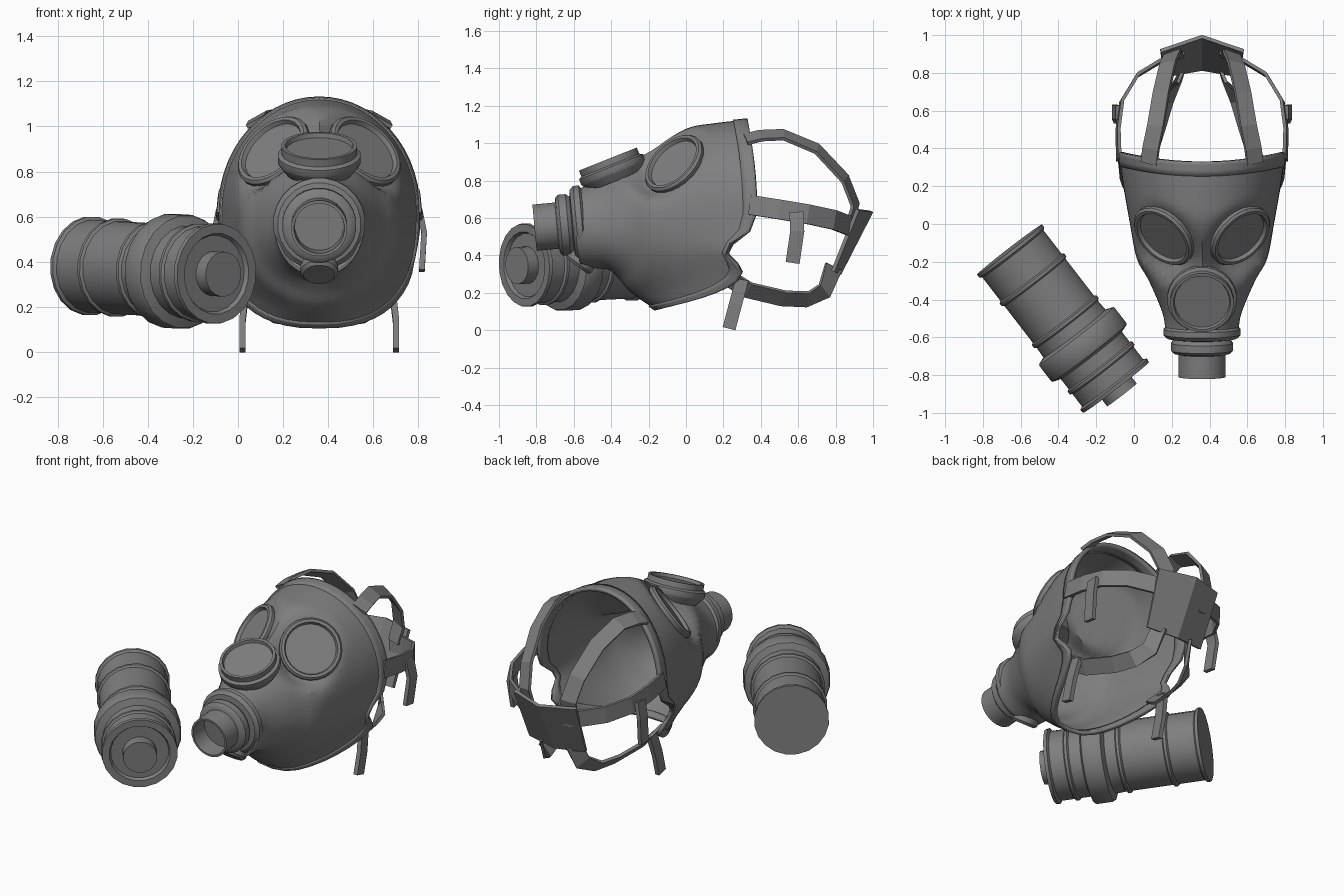
import bpy, bmesh, math
from mathutils import Vector

cube = bpy.data.objects.get("Cube")
if cube:
    bpy.data.objects.remove(cube, do_unlink=True)

MID = 0.36                      # symmetry plane of the mask
HEAD = Vector((MID, 0.5, 0.6))  # middle of the head space

grey = bpy.data.materials.new("rubber grey")
grey.use_nodes = True
grey.diffuse_color = (0.21, 0.21, 0.21, 1)
bsdf = next(n for n in grey.node_tree.nodes if n.type == 'BSDF_PRINCIPLED')
bsdf.inputs["Base Color"].default_value = grey.diffuse_color
bsdf.inputs["Roughness"].default_value = 0.7


def make(name, verts, faces, smooth=True, thickness=0.0):
    bm = bmesh.new()
    vs = [bm.verts.new(v) for v in verts]
    for f in faces:
        bm.faces.new([vs[i] for i in f])
    bmesh.ops.remove_doubles(bm, verts=bm.verts, dist=1e-5)
    bmesh.ops.recalc_face_normals(bm, faces=bm.faces)
    mesh = bpy.data.meshes.new(name)
    bm.to_mesh(mesh)
    bm.free()
    obj = bpy.data.objects.new(name, mesh)
    bpy.context.collection.objects.link(obj)
    mesh.materials.append(grey)
    if smooth:
        bpy.ops.object.select_all(action='DESELECT')
        obj.select_set(True)
        bpy.context.view_layer.objects.active = obj
        bpy.ops.object.shade_smooth_by_angle(angle=math.radians(35))
    if thickness:
        mod = obj.modifiers.new("thickness", 'SOLIDIFY')
        mod.thickness = thickness
        mod.offset = 0
    return obj


def grid_faces(rows, cols, closed=True):
    return [(i * cols + j, i * cols + (j + 1) % cols,
             (i + 1) * cols + (j + 1) % cols, (i + 1) * cols + j)
            for i in range(rows - 1) for j in range(cols if closed else cols - 1)]


def lathe(name, origin, axis, profile, seg=24):
    """Spin (radius, distance along axis) points about an axis."""
    quat = Vector(axis).to_track_quat('Z', 'Y')
    verts = []
    for r, s in profile:
        for j in range(seg):
            a = math.tau * (j + 0.5) / seg
            r_ = max(r, 0.001)
            verts.append(Vector(origin) + quat @ Vector((r_ * math.cos(a), r_ * math.sin(a), s)))
    faces = grid_faces(len(profile), seg)
    faces += [tuple(range(seg)), tuple(range(len(verts) - seg, len(verts)))]
    return make(name, verts, faces)


def ribbon(name, pts, width, thick=0.018, normal=None):
    """Flat strap through points, facing away from the head."""
    pts = [Vector(p) for p in pts]
    verts = []
    for i, p in enumerate(pts):
        tangent = (pts[min(i + 1, len(pts) - 1)] - pts[max(i - 1, 0)]).normalized()
        out = Vector(normal) if normal else p - HEAD
        out = (out - tangent * out.dot(tangent)).normalized()
        side = tangent.cross(out) * width / 2
        out *= thick / 2
        verts += [p + side + out, p - side + out, p - side - out, p + side - out]
    faces = grid_faces(len(pts), 4) + [(0, 1, 2, 3), tuple(range(len(verts) - 4, len(verts)))]
    return make(name, verts, faces, smooth=False)


# Mask stations, mouth to rim: top y, top z, half width, side y, side z, bottom y, bottom z
STATIONS = [
    (-.60, .74, .19, -.59, .55, -.56, .34),
    (-.45, .80, .20, -.48, .54, -.42, .33),
    (-.30, .89, .275, -.30, .55, -.36, .285),
    (-.18, .96, .34, -.18, .58, -.31, .225),
    (0, 1.07, .375, 0, .60, -.27, .19),
    (.15, 1.10, .41, .2, .62, -.235, .165),
    (.33, 1.12, .435, .38, .63, -.16, .115),
]
EYE_C = Vector((0.20, -0.06, 0.887))       # offset from the symmetry plane
EYE_N = Vector((0.56, -0.58, 0.59)).normalized()


def station(t):
    x = t * (len(STATIONS) - 1)
    i = min(int(x), len(STATIONS) - 2)
    f = x - i
    last = len(STATIONS) - 1
    a, b, c, d = (STATIONS[min(max(k, 0), last)] for k in (i - 1, i, i + 1, i + 2))
    return [q + .5 * f * (r - p + f * (2 * p - 5 * q + 4 * r - s + f * (3 * (q - r) + s - p)))
            for p, q, r, s in zip(a, b, c, d)]


def mask_ring(t, seg=56):
    ty, tz, w, sy, sz, by, bz = station(t)
    ring = []
    for j in range(seg):
        a = math.tau * j / seg
        up = math.cos(a) >= 0
        e = 1 if up else 2 / (2 + .7 * t * t)
        u = math.copysign(abs(math.sin(a)) ** e, math.sin(a)) * w
        c = abs(math.cos(a)) ** e
        if up:
            y, z = sy + (ty - sy) * c * c, sz + (tz - sz) * c
        else:
            # cheek notch between the side and chin straps
            notch = .16 * t ** 5 * math.exp(-((c - .4) / .17) ** 2)
            y, z = sy + (by - sy) * c ** (2 + 3 * t) - notch, sz + (bz - sz) * c
        p = Vector((abs(u), y, z))
        # flat seats behind the eyepieces
        d = p - EYE_C
        h = d.dot(EYE_N)
        radial = (d - EYE_N * h).length
        if h > -.015:
            p -= EYE_N * (h + .015) * min(1, max(0, (.27 - radial) / .08))
        ring.append(Vector((MID + math.copysign(p.x, u), p.y, p.z)))
    return ring


def mask_part(name, t0, t1, steps, thickness):
    rings = [mask_ring(t0 + (t1 - t0) * i / steps) for i in range(steps + 1)]
    verts = [p for ring in rings for p in ring]
    return make(name, verts, grid_faces(len(rings), len(rings[0])), thickness=thickness)


mask_part("mask_shell", 0, 1, 28, 0.012)
mask_part("face_seal", .92, 1, 3, 0.026)

# Mouthpiece with open nozzle
lathe("mouthpiece", (MID, -.81, .548), (0, .985, .09),
      [(0, .11), (.108, .11), (.112, 0), (.125, 0), (.125, .12), (.15, .125), (.165, .14),
       (.165, .18), (.15, .2), (.185, .205), (.205, .225), (.205, .255), (.185, .27),
       (.185, .3), (0, .3)])
lathe("exhale_valve", (MID, -.56, .375), (0, -.6, -.8),
      [(0, -.05), (.085, -.05), (.085, .025), (.07, .04), (0, .04)], 16)

# Round cap above the nose
lathe("nose_cap", (MID, -.39, .845), (0, -.37, .93),
      [(0, -.05), (.15, -.05), (.18, -.01), (.185, 0), (.185, .03), (.168, .04), (.168, .075),
       (.152, .075), (.146, .055), (0, .055)])

for sign, side in ((1, "left"), (-1, "right")):
    def at(*pts):
        return [(MID + sign * x, y, z) for x, y, z in pts]

    # Eyepiece
    lathe(side + "_eyepiece", at(EYE_C)[0], (sign * EYE_N.x, EYE_N.y, EYE_N.z),
          [(0, -.015), (.18, -.015), (.186, -.005), (.186, .012), (.175, .025), (.158, .025),
           (.15, .005), (0, .005)])

    # Harness straps, tucked under the back pad
    ribbon(side + "_top_strap",
           at((.28, .32, 1.02), (.27, .4, 1.04), (.245, .52, 1.045), (.215, .7, .97),
              (.18, .85, .81), (.155, .905, .67), (.14, .875, .56)), .095)
    ribbon(side + "_side_strap",
           at((.44, .34, .67), (.445, .5, .645), (.425, .65, .62), (.34, .79, .59),
              (.21, .868, .56), (.1, .895, .54)), .105)
    ribbon(side + "_lower_strap",
           at((.33, .21, .29), (.29, .33, .215), (.23, .52, .17), (.19, .65, .165),
              (.14, .74, .21), (.11, .79, .34)), .1, normal=(sign * .75, 0, -.66))

    # Loose strap ends
    ribbon(side + "_side_strap_end",
           at((.445, .59, .63), (.465, .595, .53), (.455, .57, .36)), .075, .025, (1, 0, 0))
    ribbon(side + "_lower_strap_end",
           at((.325, .3, .27), (.34, .265, .14), (.34, .23, .008)), .07, .028, (1, 0, 0))

# Back pad, creased along its middle
pad = [(MID + u, y, z) for u, y, z in
       ((-.22, .917, .645), (0, .992, .635), (.22, .917, .645),
        (-.2, .785, .315), (0, .82, .3), (.2, .785, .315))]
make("back_pad", pad, grid_faces(2, 3, closed=False), smooth=False, thickness=.02)


# Filter canister, profile from the front cap to the back
def rib(s, r=.207):
    return [(r, s - .016), (r + .012, s - .008), (r + .012, s + .008), (r, s + .016)]


profile = [(0, -.05), (.1, -.05), (.1, .02), (.17, .02), (.18, 0), (.222, 0), (.225, .02), (.207, .03)]
profile += rib(.13)
profile += [(.207, .215), (.25, .23), (.255, .24), (.255, .335), (.25, .345), (.21, .36)]
profile += rib(.44) + rib(.72)
profile += [(.207, .895), (.22, .905), (.22, .923), (0, .923)]
lathe("filter_canister", (-.095, -.865, .347), (-.56, .725, .035), profile, 20)
